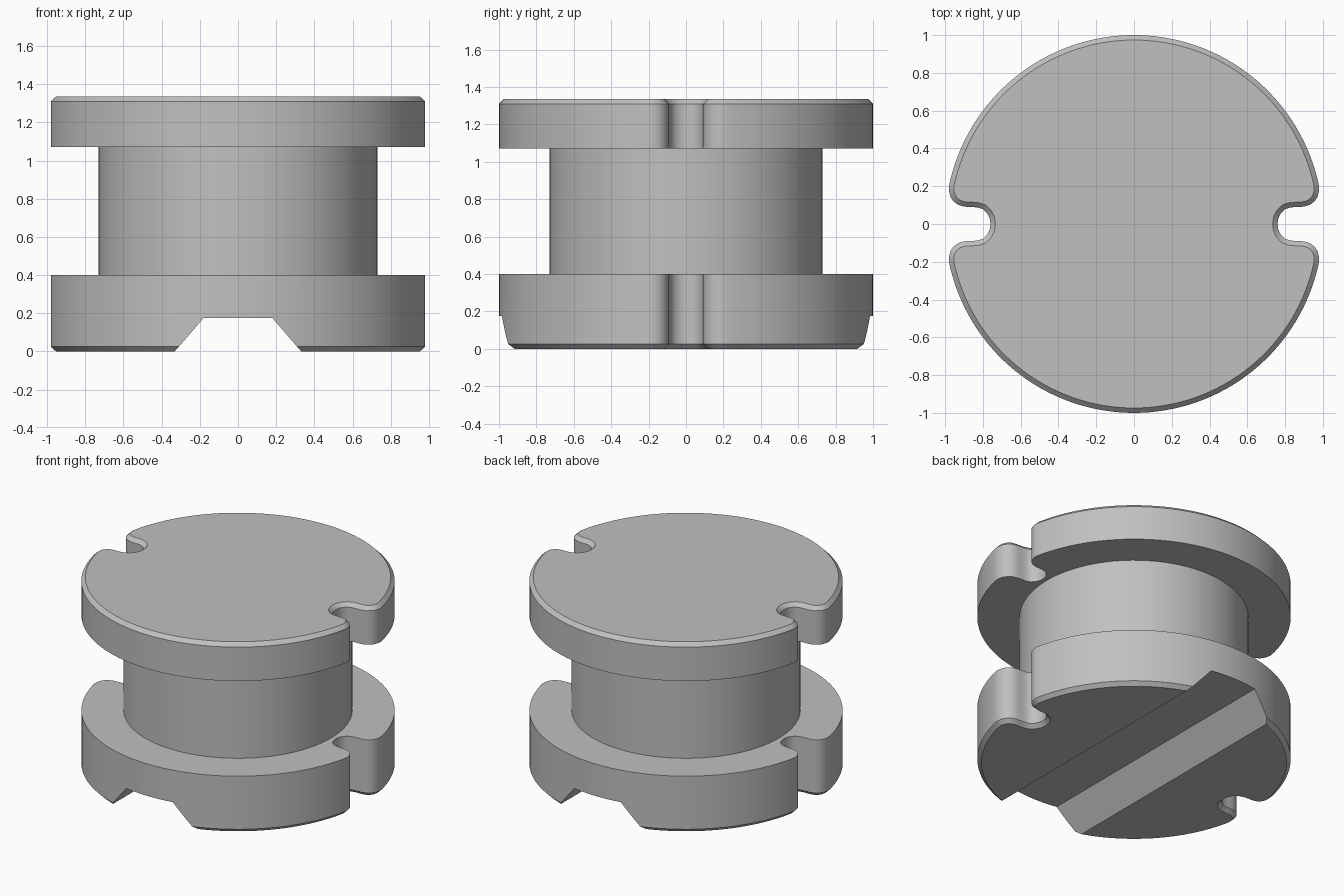
import bpy, bmesh, math
from mathutils import Vector

if "Cube" in bpy.data.objects:
    bpy.data.objects.remove(bpy.data.objects["Cube"])

GREY = (0.53, 0.53, 0.53, 1)
mat = bpy.data.materials.new("ferrite grey")
mat.use_nodes = True
mat.diffuse_color = GREY
mat.node_tree.nodes["Principled BSDF"].inputs["Base Color"].default_value = GREY


def make_object(name, bm):
    bmesh.ops.recalc_face_normals(bm, faces=bm.faces)
    mesh = bpy.data.meshes.new(name)
    bm.to_mesh(mesh)
    bm.free()
    mesh.materials.append(mat)
    obj = bpy.data.objects.new(name, mesh)
    bpy.context.collection.objects.link(obj)
    return obj


def smooth(obj):
    bpy.ops.object.select_all(action="DESELECT")
    obj.select_set(True)
    bpy.context.view_layer.objects.active = obj
    bpy.ops.object.shade_smooth_by_angle(angle=math.radians(32))


def stack(name, levels):
    """Join (outline, z) rings into a closed solid."""
    bm = bmesh.new()
    rings = [[bm.verts.new((p.x, p.y, z)) for p in pts] for pts, z in levels]
    for a, b in zip(rings, rings[1:]):
        for i in range(len(a)):
            bm.faces.new((a[i - 1], a[i], b[i], b[i - 1]))
    bm.faces.new(rings[0][::-1])
    bm.faces.new(rings[-1])
    return make_object(name, bm)


def arc(radius, start, end, steps):
    return [Vector((math.cos(a), math.sin(a))) * radius
            for a in (start + (end - start) * i / steps for i in range(steps + 1))]


def inset(pts, d):
    """Offset a counter-clockwise outline inwards with mitred corners."""
    out = []
    for i, p in enumerate(pts):
        e1 = (p - pts[i - 1]).normalized()
        e2 = (pts[(i + 1) % len(pts)] - p).normalized()
        n1, n2 = Vector((-e1.y, e1.x)), Vector((-e2.y, e2.x))
        out.append(p + (n1 + n2) * d / (1 + n1.dot(n2)))
    return out


# Flange outline: a disc with a wire notch with rounded lips on each side
half_notch = [Vector(p) for p in (
    (0.76, 0), (0.764, 0.03), (0.778, 0.058), (0.80, 0.078), (0.828, 0.088),
    (0.865, 0.09), (0.90, 0.092), (0.93, 0.101), (0.955, 0.119),
    (0.972, 0.144), (0.979, 0.172))]
tip = math.radians(11.4)
quarter = half_notch + arc(1, tip, math.pi / 2, 32)
upper = quarter + [Vector((-p.x, p.y)) for p in quarter[-2::-1]]
outline = upper + [Vector((p.x, -p.y)) for p in upper[-2:0:-1]]
bevelled = inset(outline, 0.026)

TOP, CHAMFER = 1.335, 0.026
top_flange = stack("top_flange", [
    (outline, 1.07), (outline, TOP - CHAMFER), (bevelled, TOP)])
bottom_flange = stack("bottom_flange", [
    (bevelled, 0), (outline, CHAMFER), (outline, 0.40)])

# Groove with sloping sides across the underside, front to back
bm = bmesh.new()
ends = [[bm.verts.new((x, y, z)) for x, z in
         ((-0.353, -0.025), (0.353, -0.025), (0.18, 0.175), (-0.18, 0.175))]
        for y in (-1.2, 1.2)]
for i in range(4):
    bm.faces.new((ends[0][i - 1], ends[0][i], ends[1][i], ends[1][i - 1]))
for end in ends:
    bm.faces.new(end)
cutter = make_object("groove_cutter", bm)
mod = bottom_flange.modifiers.new("groove", "BOOLEAN")
mod.operation, mod.solver, mod.object = "DIFFERENCE", "EXACT", cutter
bpy.context.view_layer.objects.active = bottom_flange
bpy.ops.object.modifier_apply(modifier="groove")
bpy.data.objects.remove(cutter)

# Winding core between the flanges
ring = arc(0.73, 0, 2 * math.pi, 96)[:-1]
core = stack("winding_core", [(ring, 0.38), (ring, 1.09)])

for obj in (top_flange, bottom_flange, core):
    smooth(obj)
